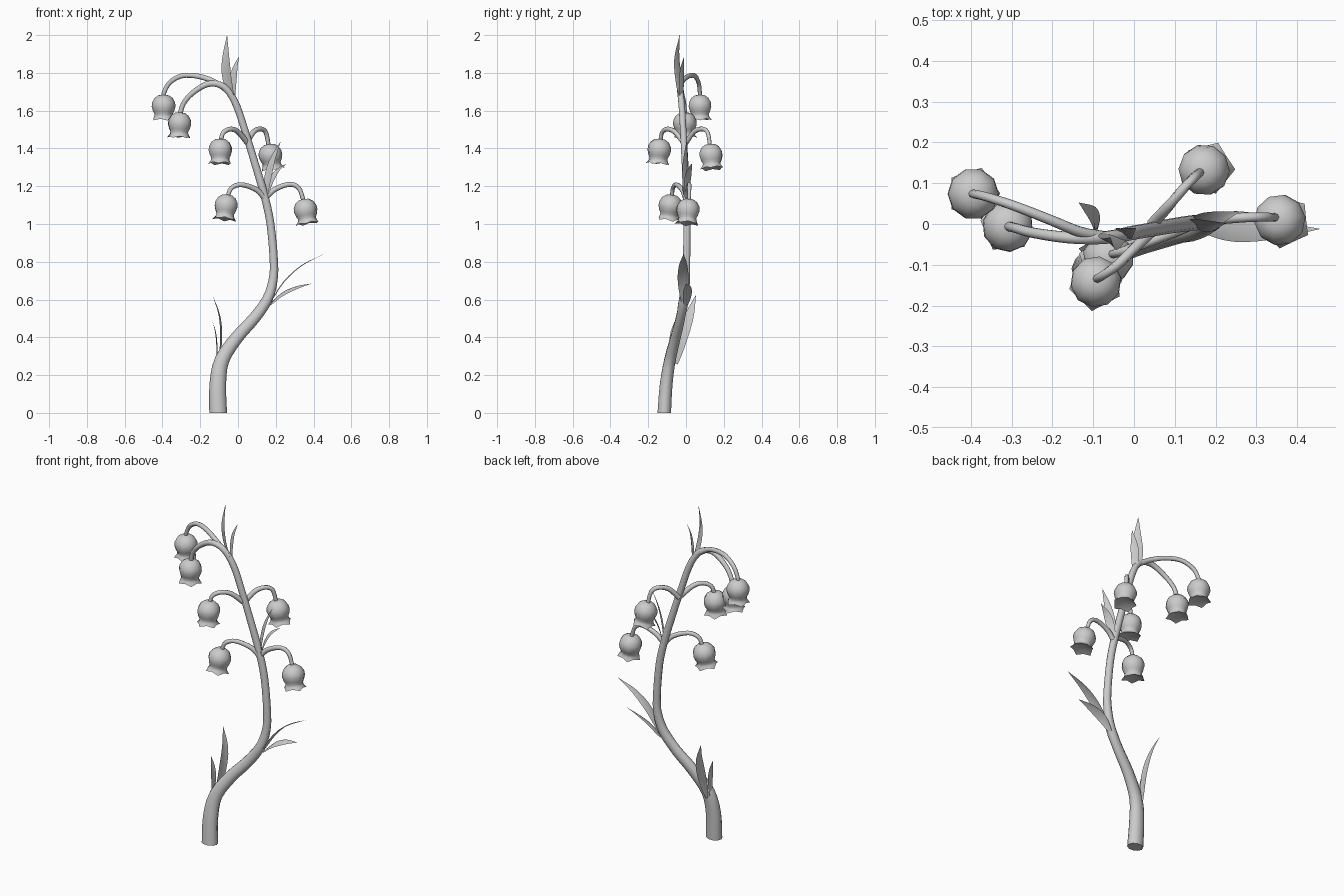
import bpy, bmesh, math
from mathutils import Vector

if "Cube" in bpy.data.objects:
    bpy.data.objects.remove(bpy.data.objects["Cube"])


def finish(name, bm, angle=50):
    bmesh.ops.recalc_face_normals(bm, faces=bm.faces)
    me = bpy.data.meshes.new(name)
    bm.to_mesh(me)
    bm.free()
    ob = bpy.data.objects.new(name, me)
    bpy.context.collection.objects.link(ob)
    bpy.ops.object.select_all(action='DESELECT')
    ob.select_set(True)
    bpy.context.view_layer.objects.active = ob
    bpy.ops.object.shade_smooth_by_angle(angle=math.radians(angle))
    return ob


def spline(pts, steps):
    """Catmull-Rom through points of any dimension."""
    p = [Vector(q) for q in pts]
    p = [2 * p[0] - p[1]] + p + [2 * p[-1] - p[-2]]
    out = []
    for i in range(1, len(p) - 2):
        a, b, c, d = p[i - 1:i + 3]
        for s in range(steps):
            t = s / steps
            out.append(0.5 * (2 * b + (c - a) * t + (2 * a - 5 * b + 4 * c - d) * t * t
                              + (3 * b - a - 3 * c + d) * t ** 3))
    return out + [p[-2]]


def tangent(p, i):
    return (p[min(i + 1, len(p) - 1)] - p[max(i - 1, 0)]).normalized()


def tube(name, pts, sides=10, steps=3):
    """Tapered tube; each point is (x, y, z, radius)."""
    path = spline(pts, steps)
    pos = [q.to_3d() for q in path]
    bm = bmesh.new()
    rings = []
    for i, c in enumerate(pos):
        t = tangent(pos, i)
        v = (Vector((0, 1, 0)) - t * t.y).normalized()
        u = v.cross(t)
        r = path[i].w
        ry = r * (0.8 if r > 0.03 else 0.92)
        ring = []
        for k in range(sides):
            a = math.tau * k / sides
            q = c + u * r * math.cos(a) + v * ry * math.sin(a)
            if c.z < 0.001:
                q.z = 0
            ring.append(bm.verts.new(q))
        rings.append(ring)
    for a, b in zip(rings, rings[1:]):
        for k in range(sides):
            j = (k + 1) % sides
            bm.faces.new((a[k], a[j], b[j], b[k]))
    bm.faces.new(rings[0])
    bm.faces.new(rings[-1])
    return finish(name, bm)


def leaf(name, pts, width, across):
    """Folded blade along pts; across is the width direction."""
    pos = spline(pts, 3)
    n = len(pos) - 1
    bm = bmesh.new()
    rows = []
    for i, c in enumerate(pos):
        t = tangent(pos, i)
        w = Vector(across)
        w = (w - t * w.dot(t)).normalized()
        f = i / n
        h = width / 2 * max(0.02, math.sin(math.pi * (0.1 + 0.9 * f) ** 0.9))
        fold = w.cross(t) * h * 0.2
        rows.append([bm.verts.new(c + w * h * s + fold * abs(s)) for s in (-1, 0, 1)])
    for a, b in zip(rows, rows[1:]):
        for k in range(2):
            bm.faces.new((a[k], a[k + 1], b[k + 1], b[k]))
    return finish(name, bm)


# Bell profile: (radius, distance below top)
BELL = [(0.028, 0.004), (0.048, 0.018), (0.061, 0.042), (0.063, 0.064),
        (0.056, 0.088), (0.048, 0.104), (0.050, 0.116)]


def bell(name, top, bottom, spin=0.0, seg=10):
    top, bottom = Vector(top), Vector(bottom)
    bm = bmesh.new()
    rings = []
    for r, d in BELL:
        rings.append([bm.verts.new((r * math.cos(math.tau * k / seg + spin),
                                    r * math.sin(math.tau * k / seg + spin), -d))
                      for k in range(seg)])
    # scalloped rim of five petals
    rim = []
    for k in range(seg):
        r, d = ((0.066, 0.136), (0.054, 0.127))[k % 2]
        a = math.tau * k / seg + spin
        rim.append(bm.verts.new((r * math.cos(a), r * math.sin(a), -d)))
    rings.append(rim)
    for a, b in zip(rings, rings[1:]):
        for k in range(seg):
            j = (k + 1) % seg
            bm.faces.new((a[k], a[j], b[j], b[k]))
    crown = bm.verts.new((0, 0, 0))
    inside = bm.verts.new((0, 0, -0.11))
    for k in range(seg):
        j = (k + 1) % seg
        bm.faces.new((crown, rings[0][k], rings[0][j]))
        bm.faces.new((inside, rim[j], rim[k]))
    rot = Vector((0, 0, -1)).rotation_difference(bottom - top).to_matrix()
    for v in bm.verts:
        v.co = rot @ v.co + top
    return finish(name, bm)


# Main stem, curling over into the second bell
tube("stem", [(-.105, -.115, 0, .047), (-.107, -.105, .15, .044), (-.085, -.085, .28, .039),
              (-.005, -.055, .4, .034), (.085, -.03, .5, .031), (.155, -.012, .6, .028),
              (.185, 0, .7, .024), (.19, .003, .8, .022), (.172, .005, 1.0, .021),
              (.14, .002, 1.15, .021), (.09, -.005, 1.32, .020), (.035, -.015, 1.5, .019),
              (-.005, -.022, 1.62, .019), (-.045, -.03, 1.695, .018), (-.095, -.035, 1.737, .017),
              (-.165, -.033, 1.74, .016), (-.245, -.022, 1.69, .014), (-.29, -.01, 1.635, .013),
              (-.307, -.006, 1.58, .013)])

# Flower stalks
STALKS = {
    "stalk_top": [(-.06, -.033, 1.71), (-.13, -.02, 1.755), (-.21, .012, 1.782), (-.295, .045, 1.785),
                  (-.36, .066, 1.75), (-.39, .073, 1.7), (-.395, .074, 1.675)],
    "stalk_upper_left": [(.05, -.012, 1.43), (-.0, -.06, 1.488), (-.04, -.1, 1.502),
                         (-.078, -.127, 1.483), (-.093, -.136, 1.435)],
    "stalk_upper_right": [(.045, .0, 1.43), (.083, .042, 1.488), (.12, .085, 1.503),
                          (.148, .115, 1.483), (.163, .128, 1.41)],
    "stalk_lower_left": [(.145, .0, 1.13), (.1, -.02, 1.18), (.02, -.05, 1.208),
                         (-.035, -.069, 1.19), (-.056, -.075, 1.14)],
    "stalk_lower_right": [(.14, .003, 1.13), (.19, .01, 1.18), (.27, .016, 1.21),
                          (.322, .017, 1.19), (.348, .016, 1.12)],
}
for name, pts in STALKS.items():
    n = len(pts) - 1
    tube(name, [(*p, .015 - .004 * i / n) for i, p in enumerate(pts)], sides=8, steps=4)

# Bells: crown point and point at the rim
BELLS = [((-.394, .073, 1.685), (-.394, .075, 1.55)), ((-.307, -.006, 1.592), (-.312, -.006, 1.46)),
         ((-.093, -.136, 1.452), (-.094, -.148, 1.32)), ((.163, .128, 1.424), (.183, .138, 1.29)),
         ((-.056, -.075, 1.156), (-.072, -.092, 1.02)), ((.348, .014, 1.133), (.37, .005, 1.0))]
for i, (a, b) in enumerate(BELLS):
    bell(f"bell_{i + 1}", a, b, spin=i * 0.4)

# Leaves in pairs at the nodes
leaf("leaf_base_tall", [(-.105, -.055, .26), (-.094, -.02, .4), (-.103, .02, .52), (-.135, .052, .622)],
     .062, (.15, 1, -.1))
leaf("leaf_base_short", [(-.115, -.075, .25), (-.115, -.07, .36), (-.122, -.065, .43), (-.135, -.06, .485)],
     .04, (.1, 1, 0))
leaf("leaf_mid_tall", [(.165, -.01, .575), (.24, -.015, .695), (.34, -.015, .785), (.455, -.012, .84)],
     .058, (0, 1, 0))
leaf("leaf_mid_low", [(.165, .0, .57), (.23, .005, .63), (.305, .005, .665), (.39, .0, .685)],
     .052, (0, 1, .45))
leaf("leaf_upper_tall", [(.145, .0, 1.13), (.16, .0, 1.24), (.185, .0, 1.34), (.225, .002, 1.435)],
     .05, (.7, -.6, 0))
leaf("leaf_upper_short", [(.145, .005, 1.13), (.175, .01, 1.22), (.21, .018, 1.28), (.258, .03, 1.32)],
     .045, (.6, -.7, 0))
leaf("leaf_tip_tall", [(-.025, -.025, 1.65), (-.055, -.035, 1.77), (-.062, -.045, 1.88), (-.058, -.033, 2.0)],
     .06, (.7, -.5, 0))
leaf("leaf_tip_short", [(-.025, -.025, 1.65), (-.025, -.02, 1.74), (-.015, -.018, 1.82), (.005, -.01, 1.885)],
     .045, (.7, -.5, 0))
